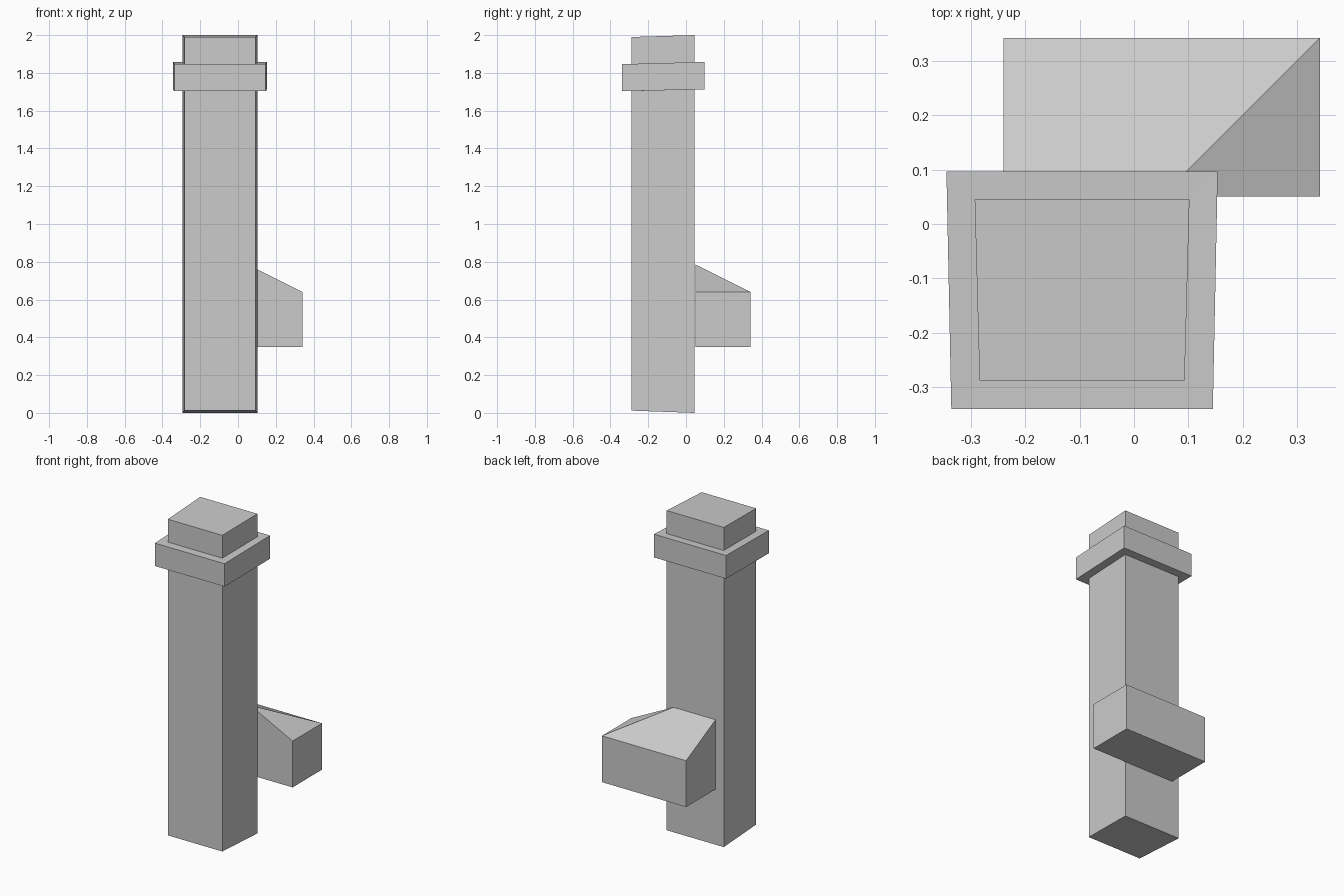
import bpy
import bmesh

if "Cube" in bpy.data.objects:
    bpy.data.objects.remove(bpy.data.objects["Cube"])


def make_object(name, verts, faces):
    bm = bmesh.new()
    vs = [bm.verts.new(v) for v in verts]
    for f in faces:
        bm.faces.new([vs[i] for i in f])
    bmesh.ops.recalc_face_normals(bm, faces=bm.faces)
    mesh = bpy.data.meshes.new(name)
    bm.to_mesh(mesh)
    bm.free()
    obj = bpy.data.objects.new(name, mesh)
    bpy.context.collection.objects.link(obj)
    return obj


CX = -0.0955  # centre line of the chimney


def ring(grow, z_front, z_back):
    # slightly tapered rectangle, wider at the back, tilted between front and back
    front, back = 0.1885 + grow, 0.1975 + grow
    yf, yb = -0.288 - grow, 0.045 + grow
    return [(CX - front, yf, z_front), (CX + front, yf, z_front),
            (CX + back, yb, z_back), (CX - back, yb, z_back)]


# chimney shaft with collar and top, lofted through its rings
sections = [(0, 0.012, 0.0), (0, 1.704, 1.712), (0.052, 1.703, 1.713),
            (0.052, 1.846, 1.858), (0, 1.847, 1.856), (0, 1.99, 2.0)]
verts = [v for s in sections for v in ring(*s)]
faces = [(3, 2, 1, 0)]
for k in range(len(sections) - 1):
    for i in range(4):
        j = (i + 1) % 4
        faces.append((4 * k + i, 4 * k + j, 4 * k + 4 + j, 4 * k + 4 + i))
n = 4 * (len(sections) - 1)
faces.append((n, n + 1, n + 2, n + 3))
make_object("chimney_shaft", verts, faces)

# side block: sloped roof on the left half, hipped corner on the right half
x0, xm, x1 = -0.24, 0.051, 0.342
y0, y1 = 0.051, 0.342
base, eave, ridge = 0.35, 0.64, 0.785
block_verts = [(x, y, base) for y in (y0, y1) for x in (x0, xm, x1)]
block_verts += [(x0, y0, ridge), (xm, y0, ridge), (x1, y0, eave)]
block_verts += [(x, y1, eave) for x in (x0, xm, x1)]
block_faces = [(0, 3, 4, 1), (1, 4, 5, 2),      # underside
               (0, 1, 7, 6), (1, 2, 8, 7),      # front
               (4, 3, 9, 10), (5, 4, 10, 11),   # back
               (3, 0, 6, 9), (2, 5, 11, 8),     # ends
               (6, 7, 10, 9), (7, 8, 11), (7, 11, 10)]  # roof
make_object("roof_block", block_verts, block_faces)
